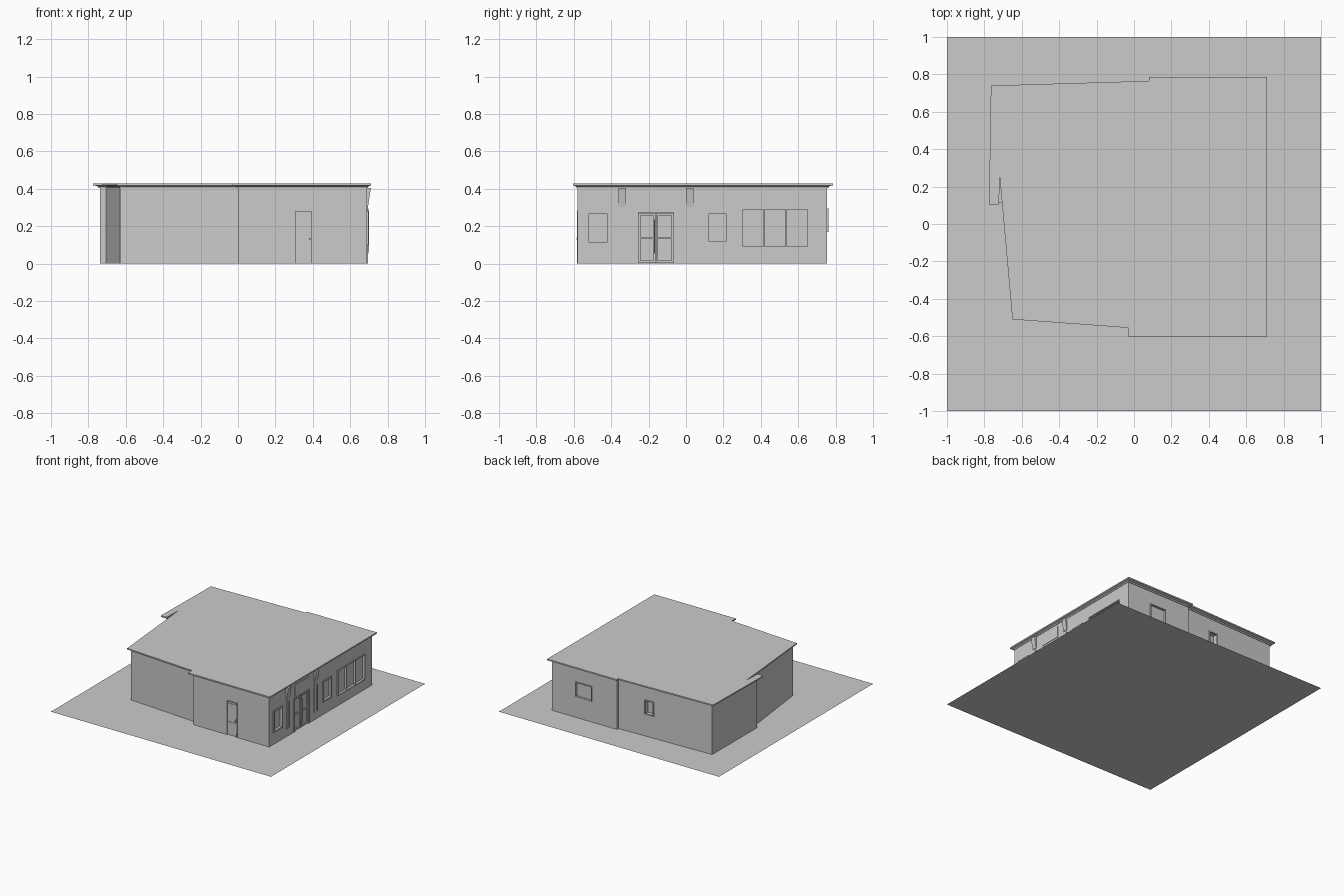
import bpy, bmesh
from mathutils import Vector

if "Cube" in bpy.data.objects:
    bpy.data.objects.remove(bpy.data.objects["Cube"])

WALL = [(-.63, -.49), (.0, -.535), (.0, -.58), (.69, -.58), (.69, .755),
        (.10, .755), (.10, .735), (-.735, .71), (-.738, .13), (-.705, .13)]
ROOF = [(-.65, -.51), (-.03, -.555), (-.03, -.605), (.712, -.605), (.712, .785),
        (.08, .785), (.08, .765), (-.765, .74), (-.775, .105), (-.705, .105)]


def finish(name, bm):
    bmesh.ops.recalc_face_normals(bm, faces=bm.faces)
    me = bpy.data.meshes.new(name)
    bm.to_mesh(me)
    bm.free()
    ob = bpy.data.objects.new(name, me)
    bpy.context.collection.objects.link(ob)
    return ob


def loft(name, rings):
    """Closed solid through rings of equal length, each (points, z)."""
    bm = bmesh.new()
    rows = [[bm.verts.new((x, y, z)) for x, y in pts] for pts, z in rings]
    n = len(rows[0])
    for a, b in zip(rows, rows[1:]):
        for i in range(n):
            j = (i + 1) % n
            bm.faces.new((a[i], a[j], b[j], b[i]))
    bm.faces.new(rows[0][::-1])
    bm.faces.new(rows[-1])
    return finish(name, bm)


def offset(t):
    """Outline between the wall (0) and the roof edge (1)."""
    return [tuple(Vector(w).lerp(Vector(r), t)) for w, r in zip(WALL, ROOF)]


# wall spaces: u along the wall, d outwards, z up
SPACES = {
    "right": lambda u, d, z: (.69 + d, u, z),
    "front": lambda u, d, z: (u, -.58 - d, z),
    "back": lambda u, d, z: (u, .755 + d, z),
    "rear": lambda u, d, z: (u, .735 - .03 * (.10 - u) + d, z),
}


def add_box(bm, side, u0, u1, z0, z1, d0, d1, top=None):
    """Box on a wall; top gives a different outer depth at the upper end."""
    f = SPACES[side]
    top = d1 if top is None else top
    v = [bm.verts.new(f(u, d, z)) for z, dd in ((z0, d1), (z1, top))
         for u, d in ((u0, d0), (u1, d0), (u1, dd), (u0, dd))]
    for q in ((3, 2, 1, 0), (4, 5, 6, 7), (0, 1, 5, 4), (1, 2, 6, 5), (2, 3, 7, 6), (3, 0, 4, 7)):
        bm.faces.new([v[i] for i in q])


def boxes(name, side, items):
    bm = bmesh.new()
    for it in items:
        add_box(bm, side, *it)
    return finish(name, bm)


def frame(name, side, u0, u1, z0, z1, w=.012, d=.008, mullions=0, sill=True):
    b = -.011
    bars = [(u0, u0 + w, z0, z1, b, d), (u1 - w, u1, z0, z1, b, d),
            (u0 + w, u1 - w, z1 - w, z1, b, d)]
    if sill:
        bars.append((u0 + w, u1 - w, z0, z0 + w, b, d))
    for i in range(mullions):
        c = u0 + (u1 - u0) * (i + 1) / (mullions + 1)
        bars.append((c - .004, c + .004, z0 + w, z1 - w, b, d * .5))
    return boxes(name, side, bars)


# ground slab
bm = bmesh.new()
bmesh.ops.create_grid(bm, x_segments=1, y_segments=1, size=1)
finish("ground_plate", bm)

# walls with recessed openings
walls = loft("walls", [(WALL, .001), (WALL, .41)])
openings = [
    ("right", -.53, -.41, .10, .28, .012),
    ("right", .11, .225, .105, .28, .012),
    ("right", .30, .655, .085, .295, .012),
    ("right", -.262, -.06, -.01, .28, .012),
    ("front", .30, .40, -.01, .285, .008),
    ("back", .325, .475, .17, .295, .010),
    ("rear", -.215, -.128, .175, .30, .05),
]
bm = bmesh.new()
for side, u0, u1, z0, z1, depth in openings:
    add_box(bm, side, u0, u1, z0, z1, -depth, .03)
cutter = finish("opening_cutter", bm)
cutter.hide_render = True
mod = walls.modifiers.new("openings", "BOOLEAN")
mod.operation = "DIFFERENCE"
mod.solver = "EXACT"
mod.object = cutter
bpy.context.view_layer.objects.active = walls
bpy.ops.object.modifier_apply(modifier=mod.name)
bpy.data.objects.remove(cutter)

# cornice moulding and roof plate with its narrow slit
loft("cornice", [(offset(.15), .403), (offset(.3), .412), (offset(.75), .417)])
plate = ROOF[:9] + [(-.722, .105), (-.718, .25), (-.705, .105)]
loft("roof_plate", [(plate, .417), (plate, .428)])

# window frames
frame("side_window_a", "right", -.53, -.41, .10, .28)
frame("side_window_b", "right", .11, .225, .105, .28)
frame("shop_window", "right", .30, .655, .085, .295, w=.006, mullions=2)
frame("back_window", "back", .325, .475, .17, .295, w=.006)
frame("rear_window", "rear", -.215, -.128, .175, .30, w=.008, d=.004)

# main entrance: frame, two leaves, handles, panel above
frame("entrance_frame", "right", -.262, -.06, .001, .28, w=.007, d=.006, sill=False)
leaves = []
for u0, u1 in ((-.254, -.163), (-.159, -.068)):
    leaves += [(u0, u0 + .010, .003, .27, -.012, -.003), (u1 - .010, u1, .003, .27, -.012, -.003)]
    leaves += [(u0 + .01, u1 - .01, z, z + .012, -.012, -.003) for z in (.005, .13, .257)]
boxes("entrance_doors", "right", leaves)
boxes("door_handles", "right", [(c - .003, c + .003, .055, .235, -.004, .008) for c in (-.168, -.154)])
boxes("entrance_panel", "right", [(-.25, -.07, .29, .385, -.002, .004)])

# tapered brackets and pilasters on both sides of the entrance
for i, c in enumerate((-.34, .02)):
    boxes(f"bracket_{i + 1}", "right", [(c - .02, c + .02, .305, .403, -.002, .005, .020)])
    boxes(f"pilaster_{i + 1}", "right", [(c - .018, c + .018, .06, .29, -.002, .005),
                                         (c + .006, c + .016, .07, .28, .003, .011)])

# service door on the front
frame("service_door_frame", "front", .30, .40, .001, .285, w=.007, d=.004, sill=False)
boxes("service_door_panels", "front", [(.316, .384, .15, .26, -.01, -.004),
                                       (.316, .342, .03, .11, -.01, -.004),
                                       (.354, .384, .03, .11, -.01, -.004),
                                       (.380, .388, .128, .136, -.01, .006)])
